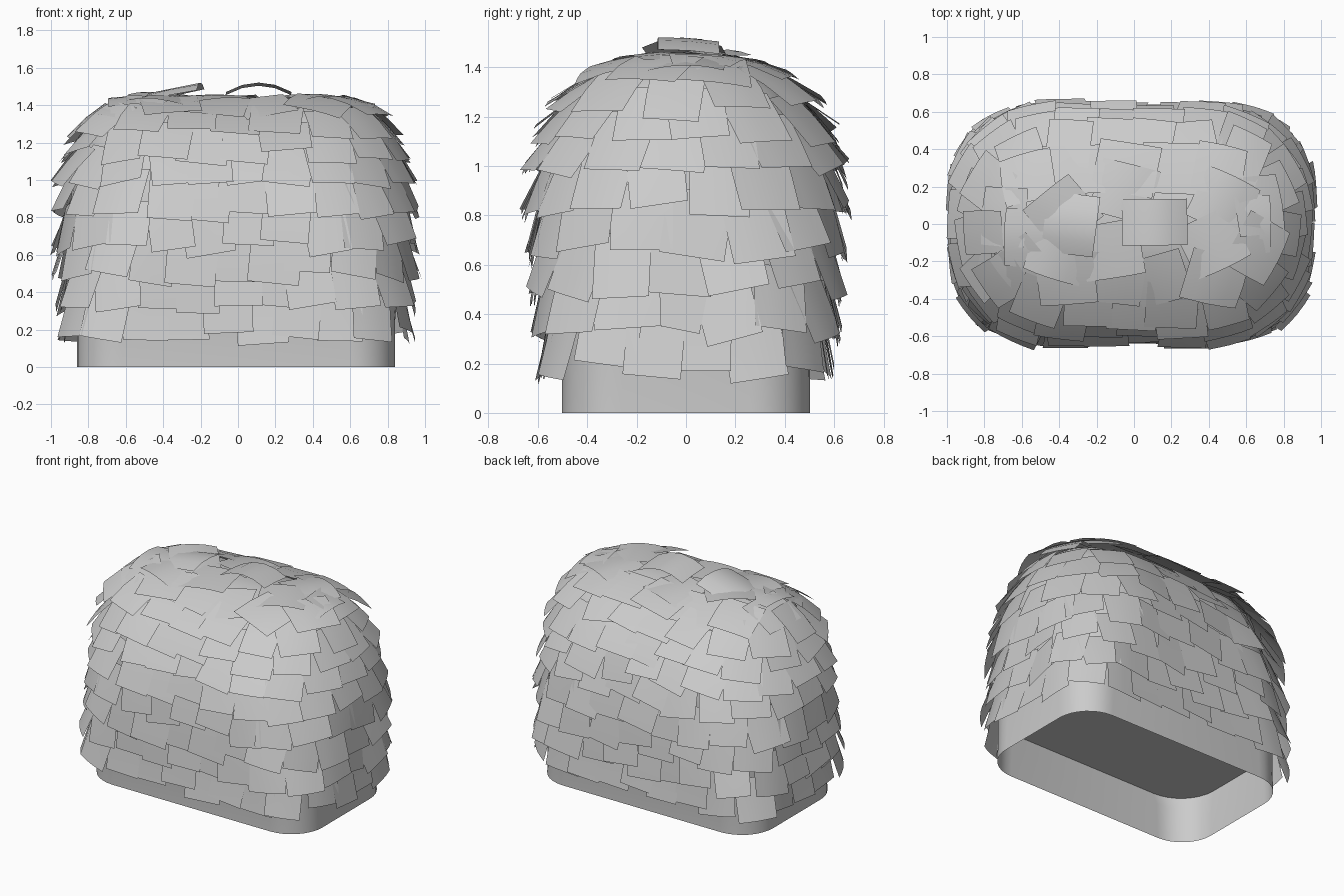
import bpy, bmesh, math, random
from mathutils import Vector, Matrix
from mathutils.bvhtree import BVHTree

if "Cube" in bpy.data.objects:
    bpy.data.objects.remove(bpy.data.objects["Cube"])

random.seed(7)
CX = -0.01
# body sections: height, half width, half depth, corner radius
PROFILE = [(0, .85, .503, .24), (.25, .85, .503, .25), (.42, .865, .53, .31), (.6, .88, .55, .39),
           (.85, .89, .56, .47), (1.05, .865, .535, .5), (1.2, .81, .475, .46),
           (1.31, .755, .385, .37), (1.385, .66, .26, .25), (1.425, .46, .08, .078)]


def ring(z, a, b, r, seg=8):
    """Rounded rectangle as a list of points."""
    pts = []
    for q, (sx, sy) in enumerate([(1, 1), (-1, 1), (-1, -1), (1, -1)]):
        for i in range(seg + 1):
            t = math.pi / 2 * (q + i / seg)
            pts.append(Vector((CX + sx * (a - r) + r * math.cos(t),
                               sy * (b - r) + r * math.sin(t), z)))
    return pts


def section(z):
    """Interpolated section at height z."""
    for p, q in zip(PROFILE, PROFILE[1:]):
        if z <= q[0]:
            f = (z - p[0]) / (q[0] - p[0])
            return [u + (v - u) * f for u, v in zip(p, q)]
    return list(PROFILE[-1])


def walk(pts, count, phase):
    """Evenly spaced points along a closed outline, with a little jitter."""
    pairs = list(zip(pts, pts[1:] + pts[:1]))
    total = sum((q - p).length for p, q in pairs)
    out = []
    for k in range(count):
        s = ((k + phase + random.uniform(-.12, .12)) % count) / count * total
        for p, q in pairs:
            d = (q - p).length
            if s <= d and d > 0:
                out.append(p.lerp(q, s / d))
                break
            s -= d
    return out


def make_object(name, bm):
    me = bpy.data.meshes.new(name)
    bm.to_mesh(me)
    bm.free()
    ob = bpy.data.objects.new(name, me)
    bpy.context.collection.objects.link(ob)
    bpy.ops.object.select_all(action='DESELECT')
    ob.select_set(True)
    bpy.context.view_layer.objects.active = ob
    bpy.ops.object.shade_smooth_by_angle(angle=math.radians(40))
    return ob


# Body: open-bottomed rounded shell
bm = bmesh.new()
loops = [[bm.verts.new(p) for p in ring(*s)] for s in PROFILE]
for lo, hi in zip(loops, loops[1:]):
    n = len(lo)
    for i in range(n):
        j = (i + 1) % n
        bm.faces.new((lo[i], lo[j], hi[j], hi[i]))
bm.faces.new(loops[-1])
bm.normal_update()
bvh = BVHTree.FromBMesh(bm)
make_object("body", bm)

# Flat ceiling seen inside the base
bm = bmesh.new()
bm.faces.new([bm.verts.new(p) for p in reversed(ring(.32, .854, .512, .27))])
make_object("inner_ceiling", bm)

# Shingles: thin sheets following the body and flaring at the lower edge
tiles = bmesh.new()


def shingle(c, w, h, lift, base=.012, spin=.2, down=None, flat=.6, bow=0):
    loc, n, _, _ = bvh.find_nearest(c)
    radial = Vector((c.x - max(-.4, min(.4, c.x)), c.y, 0))
    if radial.length > 0:
        radial.normalize()
    d = down or (Vector((0, 0, -1)) + radial * .3)
    d = (d - n * d.dot(n)).normalized()
    d = Matrix.Rotation(random.uniform(-spin, spin), 3, n) @ d
    side = d.cross(n)
    nx, ny = 4, 2
    grid = []
    for j in range(ny + 1):
        row = []
        for i in range(nx + 1):
            u = i / nx - .5
            p = loc + side * w * u + d * h * (j / ny - .5)
            q = bvh.find_nearest(p)[0].lerp(p, flat)
            row.append(tiles.verts.new(q + n * (base + lift * j / ny - bow * 4 * u * u)))
        grid.append(row)
    for j in range(ny):
        for i in range(nx):
            tiles.faces.new((grid[j][i], grid[j + 1][i],
                             grid[j + 1][i + 1], grid[j][i + 1]))


# Side rows: tile centre height, tile count
ROWS = [(.30, 25), (.45, 25), (.61, 24), (.77, 24), (.93, 23), (1.07, 22), (1.19, 20), (1.29, 17)]
for k, (z, count) in enumerate(ROWS):
    for p in walk(ring(*section(z)), count, k % 2 * .5 + .2):
        p.z += random.uniform(-.03, .03)
        shingle(p, random.uniform(.23, .28), random.uniform(.24, .28),
                random.uniform(.06, .1), spin=.2 if k else .12)

# Crown row
for p in walk(ring(*section(1.375)), 13, .4):
    shingle(p, random.uniform(.27, .34), .28, random.uniform(.03, .07), .02, .4, flat=.5)
# Ridge pieces: position and facing direction
for x, y, dx, dy in [(-.38, .06, -.6, 1), (-.12, -.14, .2, -1), (.42, -.1, .7, -1),
                     (-.55, -.08, -1, -.2), (.48, .12, .3, 1), (-.05, .18, 0, 1),
                     (.6, 0, 1, .1), (-.4, -.15, -.5, -1)]:
    shingle(Vector((x, y, 1.45)), .32, .30, .035, .025, .3, Vector((dx, dy, 0)), .4, .012)
# Raised cap pieces
shingle(Vector((.11, .01, 1.45)), .35, .25, .015, .085, .02, Vector((0, -1, 0)), .5, .05)
shingle(Vector((-.34, 0, 1.45)), .33, .28, -.055, .095, .1, Vector((-1, .2, 0)), .3, .025)
make_object("shingles", tiles)
